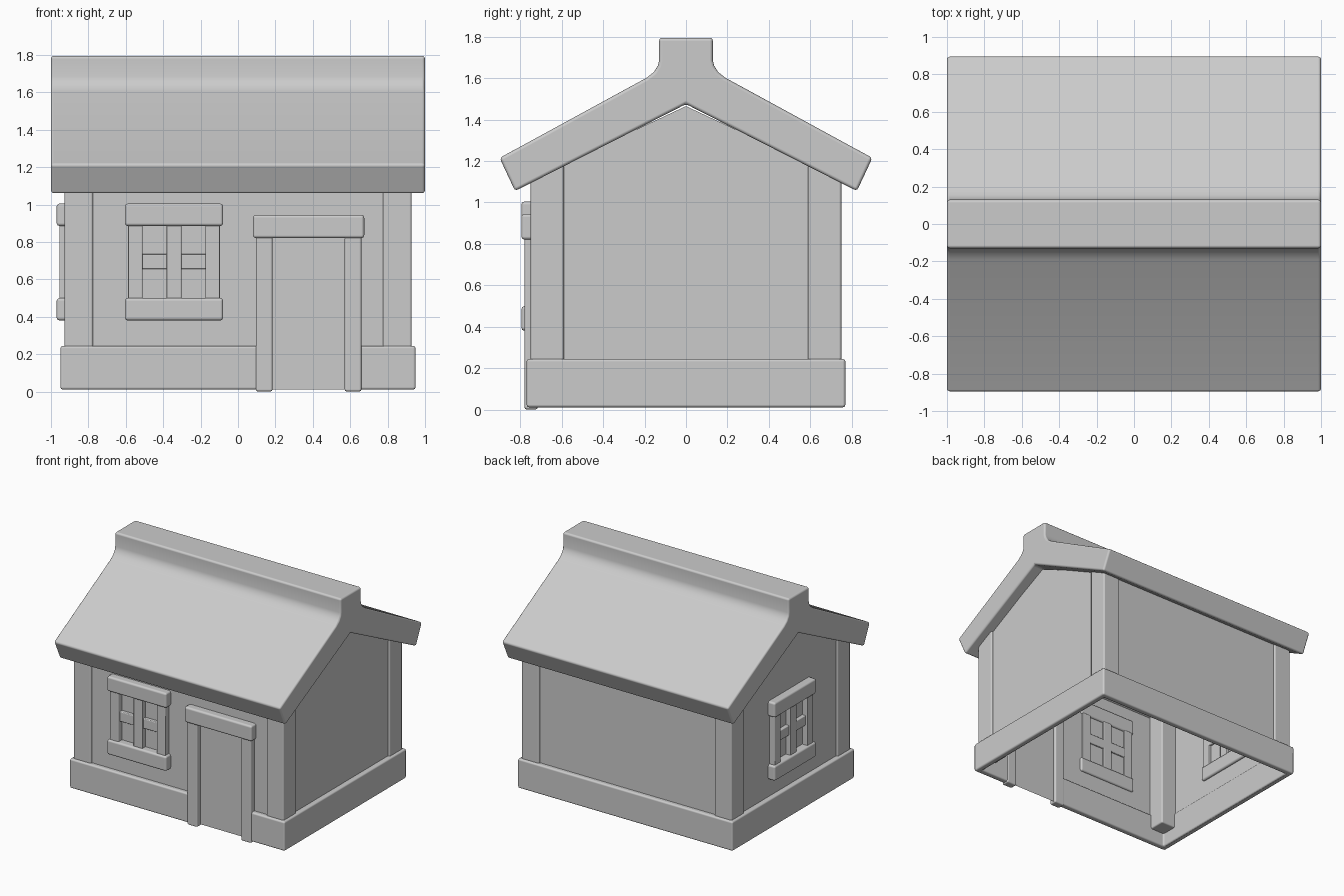
import bpy, bmesh

if "Cube" in bpy.data.objects:
    bpy.data.objects.remove(bpy.data.objects["Cube"])

def finish(name, bm, bevel=0.0, segments=2):
    """Turn a bmesh into a named, softly bevelled object."""
    bmesh.ops.recalc_face_normals(bm, faces=bm.faces)
    me = bpy.data.meshes.new(name)
    bm.to_mesh(me)
    bm.free()
    ob = bpy.data.objects.new(name, me)
    bpy.context.collection.objects.link(ob)
    if bevel:
        m = ob.modifiers.new("Bevel", 'BEVEL')
        m.width, m.segments, m.limit_method = bevel, segments, 'ANGLE'
        m.angle_limit = 0.6
        m.harden_normals = True
    bpy.context.view_layer.objects.active = ob
    ob.select_set(True)
    bpy.ops.object.shade_smooth_by_angle(angle=0.7)
    ob.select_set(False)
    return ob

def box(name, x, y, z, bevel=0.012):
    """Box from (min, max) pairs."""
    bm = bmesh.new()
    bmesh.ops.create_cube(bm, size=1)
    for v in bm.verts:
        v.co = [r[0] if c < 0 else r[1] for c, r in zip(v.co, (x, y, z))]
    return finish(name, bm, bevel)

def prism(name, points, offset, bevel, segments=2):
    """Extrude a closed outline along an offset vector."""
    bm = bmesh.new()
    face = bm.faces.new([bm.verts.new(p) for p in points])
    new = bmesh.ops.extrude_face_region(bm, geom=[face])['geom']
    bmesh.ops.translate(bm, vec=offset,
                        verts=[g for g in new if isinstance(g, bmesh.types.BMVert)])
    return finish(name, bm, bevel, segments)

# Roof: one profile with raised ridge cap, mirrored about y = 0
half = [(0.13, 1.795), (0.13, 1.685), (0.136, 1.66), (0.155, 1.63), (0.19, 1.602),
        (0.90, 1.215), (0.825, 1.055)]
profile = half + [(0, 1.475)] + [(-y, z) for y, z in reversed(half)]
prism("roof", [(-1, y, z) for y, z in profile], (2, 0, 0), 0.016, 3)

# Walls: open shell with pentagonal gables
WX, WY = 0.91, 0.735
bm = bmesh.new()
gable = [(-WY, 0.01), (-WY, 1.12), (0, 1.465), (WY, 1.12), (WY, 0.01)]
left, right = [[bm.verts.new((s * WX, y, z)) for y, z in gable] for s in (-1, 1)]
bm.faces.new(left)
bm.faces.new(right)
for i in (0, 3):
    bm.faces.new((left[i], left[i + 1], right[i + 1], right[i]))
finish("walls", bm)

# Plinth: band around the walls, open at the doorway
plinth = [(0.12, -0.77), (-0.95, -0.77), (-0.95, 0.77), (0.95, 0.77), (0.95, -0.77),
          (0.64, -0.77), (0.64, -0.72), (0.90, -0.72), (0.90, 0.72), (-0.90, 0.72),
          (-0.90, -0.72), (0.12, -0.72)]
prism("plinth", [(x, y, 0.01) for x, y in plinth], (0, 0, 0.235), 0.014)

# Corner posts
for sx in (-1, 1):
    for sy in (-1, 1):
        box("corner_post", sorted((sx * 0.775, sx * 0.928)),
            sorted((sy * 0.59, sy * 0.75)), (0.12, 1.19))

# Door frame
for x in ((0.095, 0.185), (0.57, 0.66)):
    box("door_post", x, (-0.78, -0.715), (0, 0.83))
box("door_lintel", (0.08, 0.675), (-0.795, -0.715), (0.82, 0.945), 0.016)

# Windows: (part, across range, height range, outward distance past the wall)
WINDOW = [("lintel", (-0.263, 0.263), (0.885, 1.005), 0.06),
          ("sill", (-0.263, 0.263), (0.38, 0.50), 0.06),
          ("side_bar", (-0.245, -0.168), (0.49, 0.895), 0.045),
          ("side_bar", (0.168, 0.245), (0.49, 0.895), 0.045),
          ("middle_bar", (-0.04, 0.04), (0.49, 0.895), 0.04),
          ("cross_bar", (-0.175, 0.175), (0.655, 0.735), 0.028)]
for part, (a, b), z, out in WINDOW:
    bevel = 0.016 if out > 0.05 else 0.007
    box("front_window_" + part, (a - 0.342, b - 0.342), (-WY - out, -WY + 0.015), z, bevel)
    box("left_window_" + part, (-WX - out, -WX + 0.02), (a, b), z, bevel)
